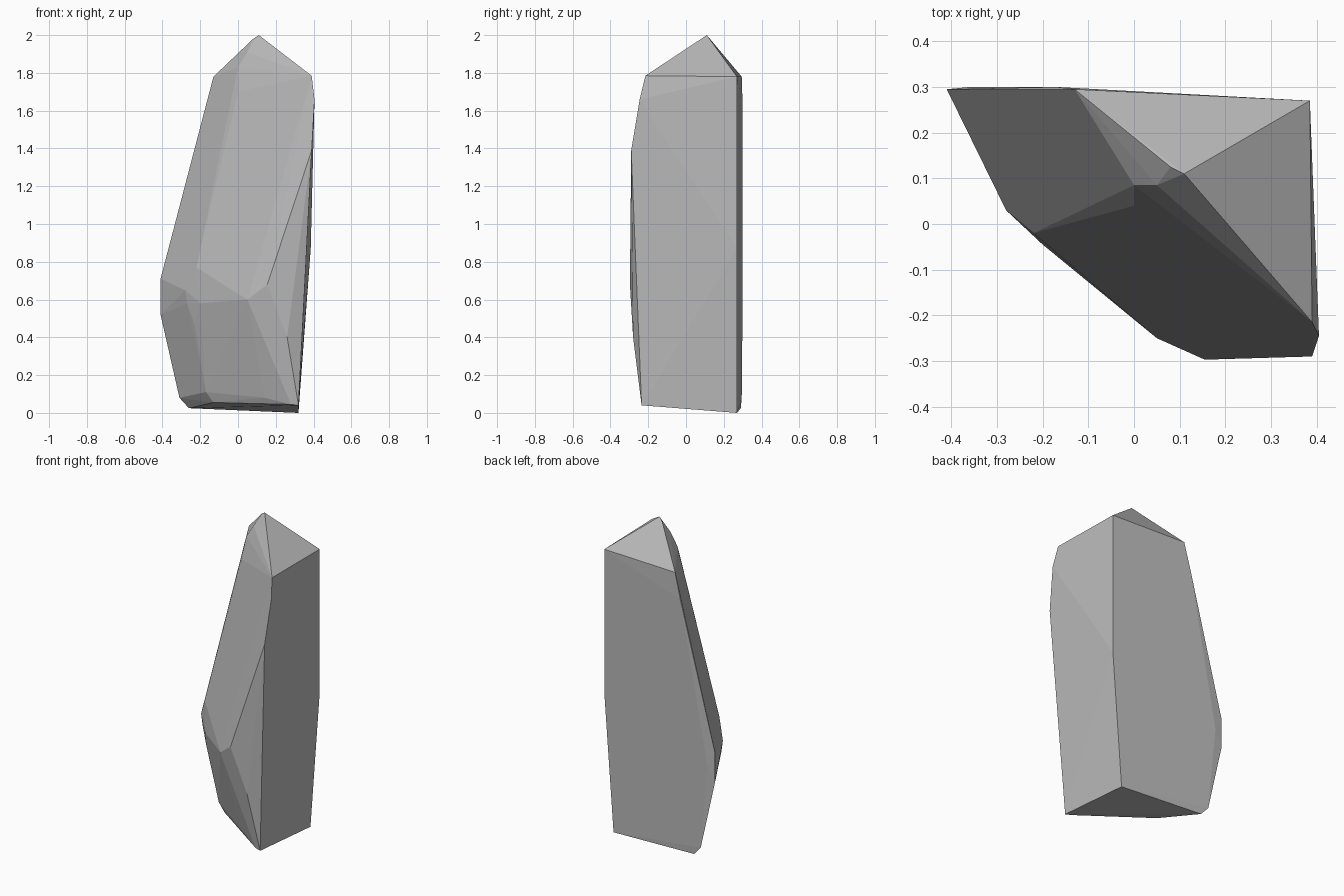
import bpy
import bmesh

default_cube = bpy.data.objects.get("Cube")
if default_cube:
    bpy.data.objects.remove(default_cube, do_unlink=True)


def make_material(name, colour):
    material = bpy.data.materials.new(name)
    material.use_nodes = True
    material.diffuse_color = colour
    shader = material.node_tree.nodes["Principled BSDF"]
    shader.inputs["Base Color"].default_value = colour
    shader.inputs["Roughness"].default_value = 0.9
    return material


def make_hull(name, corner_groups, material):
    """Wrap a faceted convex stone around groups of chiselled corners (in hundredths)."""
    bm = bmesh.new()
    for group in corner_groups:
        for corner in group:
            bm.verts.new([value / 100 for value in corner])
    hull = bmesh.ops.convex_hull(bm, input=bm.verts)
    unused = {v for v in hull["geom_interior"] + hull["geom_unused"]
              if isinstance(v, bmesh.types.BMVert) and v.is_valid}
    bmesh.ops.delete(bm, geom=list(unused), context="VERTS")

    # Merge nearly flat neighbours into broad facets
    bmesh.ops.dissolve_limit(bm, angle_limit=0.02, verts=bm.verts, edges=bm.edges)
    bmesh.ops.recalc_face_normals(bm, faces=bm.faces)

    mesh = bpy.data.meshes.new(name)
    bm.to_mesh(mesh)
    bm.free()
    mesh.materials.append(material)
    stone = bpy.data.objects.new(name, mesh)
    bpy.context.collection.objects.link(stone)
    return stone


# Pointed tip with its small chipped facets
tip = [(11, 11, 200), (8, 12.5, 198), (5, 8.5, 191), (0, 8.5, 183), (0, 4, 170)]

# Shoulder below the tip
shoulder = [(-13, 29.5, 178), (38.5, 27, 178), (39, -21.5, 178.5)]

# Front right edge, worn back towards the top
front_edge = [(40.5, -24.5, 166), (39, -29, 139), (15.5, -29.7, 68), (26, -28, 40)]

# Chipped ridge across the front
front_ridge = [(-22, -2, 77), (-28, 3, 65), (-27, 3, 58),
               (-20, -4.5, 58), (-23, 1, 47), (5, -25, 60)]

# Back face outline and right back edge
back_outline = [(-17, 30, 162), (-41, 29.5, 71), (-41, 29.5, 52),
                (-36, 30, 62), (-35, 29.5, 25), (38.5, 27, 87)]

# Slanted foot with a worn front rim
foot = [(32, 27, 0), (32, -23.5, 4), (28, -22.5, 4.5), (14, -15, 8),
        (-17, 5, 11), (-13, 5, 5.5), (-26, 29, 2.5), (-31, 29.5, 8)]

stone_grey = make_material("stone_grey", (0.5, 0.5, 0.5, 1.0))
make_hull("standing_stone",
          [tip, shoulder, front_edge, front_ridge, back_outline, foot],
          stone_grey)
